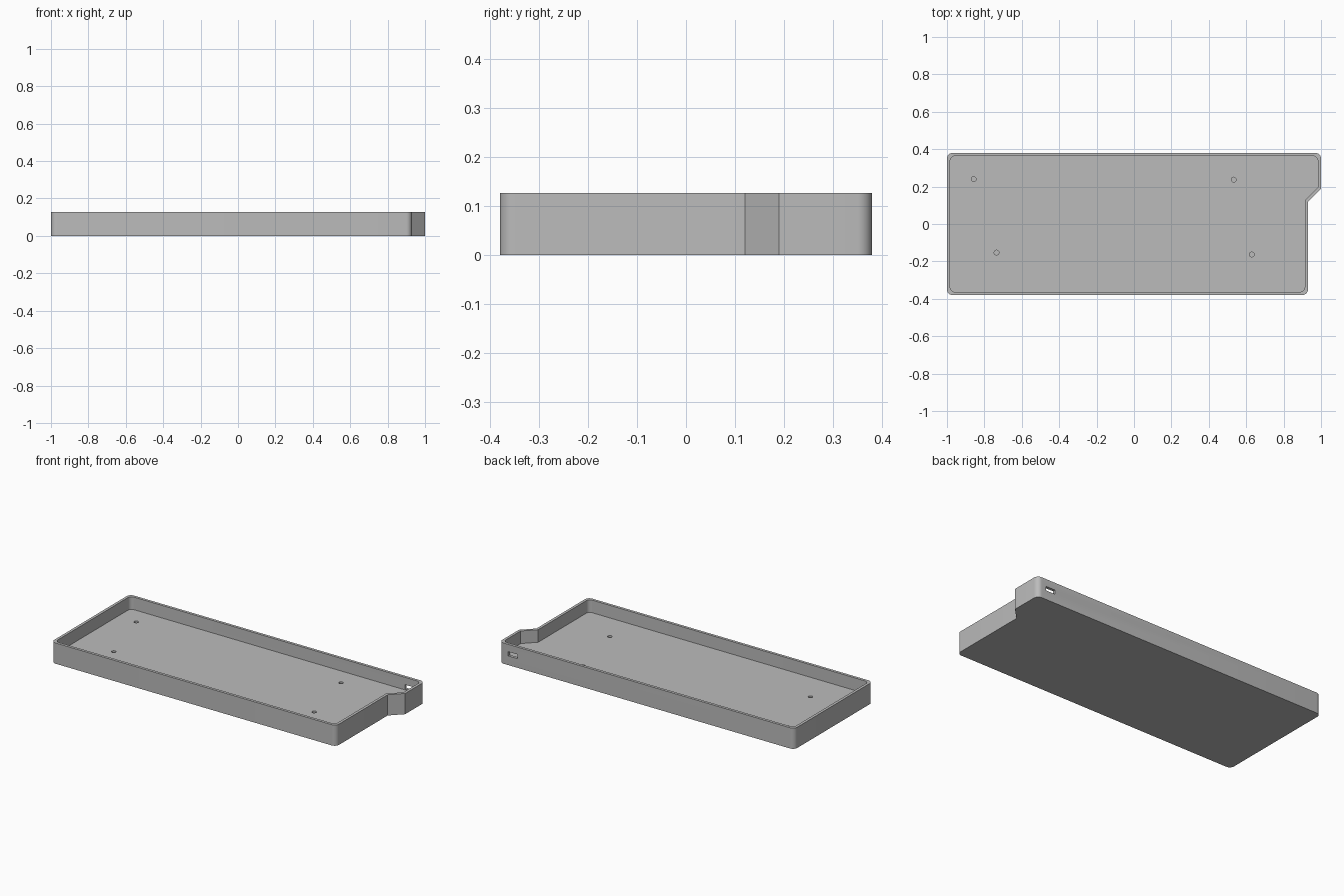
import bpy
import bmesh
import math
from mathutils import Vector

cube = bpy.data.objects.get("Cube")
if cube:
    bpy.data.objects.remove(cube, do_unlink=True)

HEIGHT = 0.127
FLOOR = 0.05
WALL = 0.017

grey = bpy.data.materials.new("plain_grey")
grey.use_nodes = True
GREY = (0.5, 0.5, 0.5, 1)
grey.diffuse_color = GREY
grey.node_tree.nodes["Principled BSDF"].inputs["Base Color"].default_value = GREY

# Plan outline, counter-clockwise: x, y, rounded corner or not
PLAN = [(-1, -0.38, True), (0.93, -0.38, True), (0.93, 0.12, False),
        (1, 0.19, False), (1, 0.38, True), (-1, 0.38, True)]


def inset_corners(corners, dist):
    """Mitred inset of a counter-clockwise outline."""
    result = []
    for i, (x, y, soft) in enumerate(corners):
        p = Vector((x, y))
        before = (p - Vector(corners[i - 1][:2])).normalized()
        after = (Vector(corners[(i + 1) % len(corners)][:2]) - p).normalized()
        n1 = Vector((-before.y, before.x))
        n2 = Vector((-after.y, after.x))
        q = p + (n1 + n2) * dist / (1 + n1.dot(n2))
        result.append((q.x, q.y, soft))
    return result


def rounded(corners, radius, steps=8):
    """Replace the soft right-angled corners by arcs."""
    points = []
    for x, y, soft in corners:
        if not soft:
            points.append((x, y))
            continue
        sx, sy = math.copysign(1, x), math.copysign(1, y)
        start = math.atan2(sy, sx) - math.pi / 4
        for k in range(steps + 1):
            a = start + k / steps * math.pi / 2
            points.append((x + radius * (math.cos(a) - sx),
                           y + radius * (math.sin(a) - sy)))
    return points


def prism(name, points, z0, z1):
    bm = bmesh.new()
    base = bm.faces.new([bm.verts.new((x, y, z0)) for x, y in points])
    top = bmesh.ops.extrude_face_region(bm, geom=[base])["geom"]
    bmesh.ops.translate(bm, vec=(0, 0, z1 - z0),
                        verts=[v for v in top if isinstance(v, bmesh.types.BMVert)])
    bmesh.ops.recalc_face_normals(bm, faces=bm.faces)
    mesh = bpy.data.meshes.new(name)
    bm.to_mesh(mesh)
    bm.free()
    mesh.materials.append(grey)
    obj = bpy.data.objects.new(name, mesh)
    bpy.context.collection.objects.link(obj)
    return obj


def circle(cx, cy, r, sides=24):
    angles = [2 * math.pi * k / sides for k in range(sides)]
    return [(cx + r * math.cos(a), cy + r * math.sin(a)) for a in angles]


# Solid case body
case = prism("case_tray", rounded(PLAN, 0.03), 0, HEIGHT)

# Cavity, port slot in the back wall, and blind screw holes in the floor
cutters = [
    prism("cavity_cutter", rounded(inset_corners(PLAN, WALL), 0.025), FLOOR, 0.2),
    prism("port_cutter", [(0.876, 0.34), (0.939, 0.34), (0.939, 0.42), (0.876, 0.42)],
          0.056, 0.082),
]
for cx, cy in [(-0.857, 0.24), (0.533, 0.237), (-0.735, -0.153), (0.63, -0.163)]:
    cutters.append(prism("screw_hole_cutter", circle(cx, cy, 0.013), 0.015, 0.08))

bpy.ops.object.select_all(action='DESELECT')
case.select_set(True)
bpy.context.view_layer.objects.active = case
for cutter in cutters:
    cutter.hide_render = True
    mod = case.modifiers.new(cutter.name, 'BOOLEAN')
    mod.operation = 'DIFFERENCE'
    mod.solver = 'EXACT'
    mod.object = cutter
    bpy.ops.object.modifier_apply(modifier=mod.name)
    bpy.data.objects.remove(cutter, do_unlink=True)

bpy.ops.object.shade_smooth_by_angle(angle=math.radians(30))
